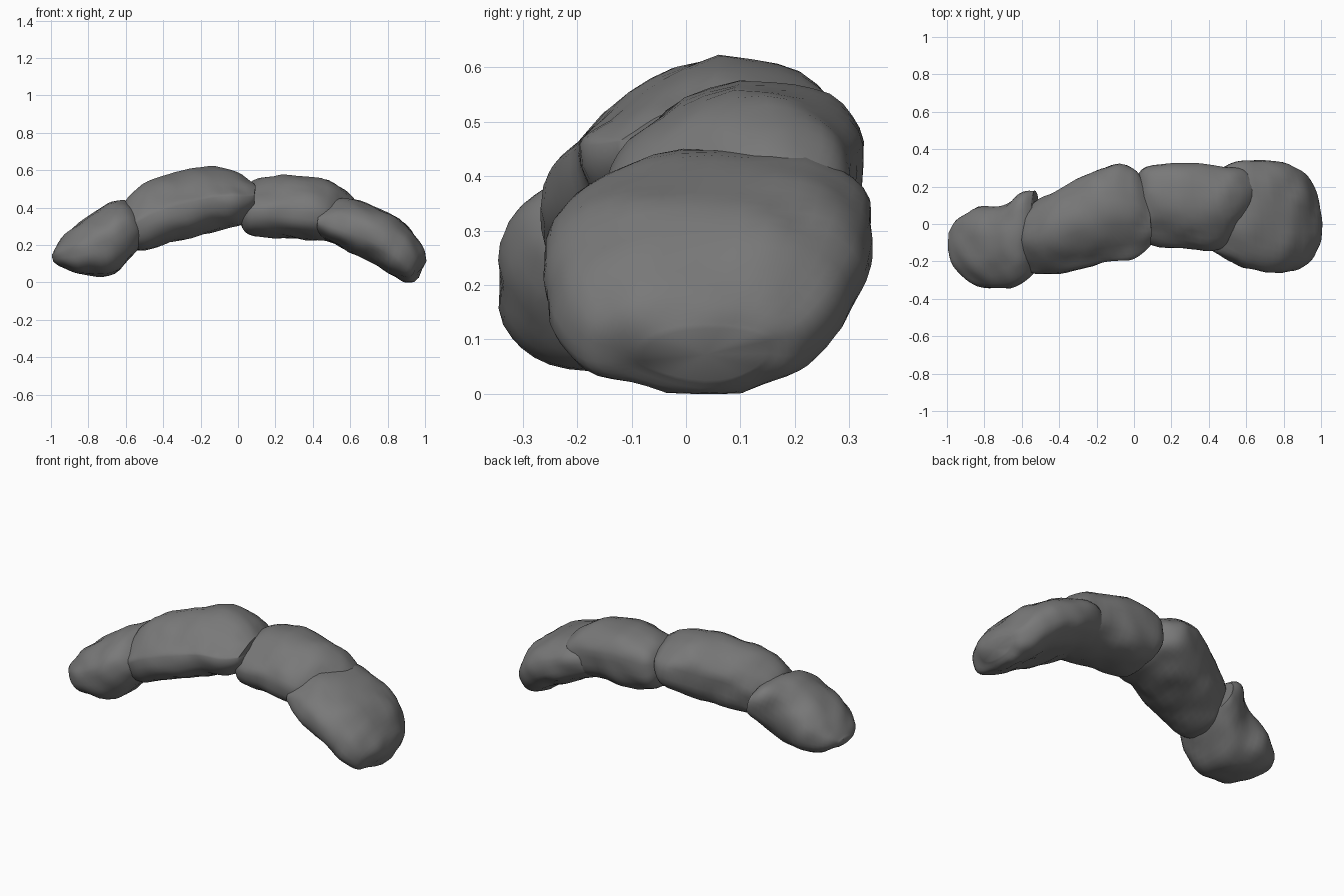
import bpy, bmesh, math
from mathutils import Vector, noise

if "Cube" in bpy.data.objects:
    bpy.data.objects.remove(bpy.data.objects["Cube"])

SIDES, STEPS = 36, 5

grey = bpy.data.materials.new("dark_stone")
grey.diffuse_color = (0.19, 0.19, 0.19, 1)
grey.use_nodes = True
grey.node_tree.nodes["Principled BSDF"].inputs["Base Color"].default_value = grey.diffuse_color


def spline(a, b, c, d, t):
    return [0.5 * (2 * q + (r - p) * t + (2 * p - 5 * q + 4 * r - s) * t * t
                   + (3 * q - p - 3 * r + s) * t ** 3) for p, q, r, s in zip(a, b, c, d)]


def power(v, e):
    return math.copysign(abs(v) ** e, v)


# Loft a stone through sections: top x, top z, bottom x, bottom z, y min, y max
# tilt raises the back flank, front and back lower the upper shoulders
def stone(name, sections, tilt, front, back, seed):
    s = [sections[0]] + sections + [sections[-1]]
    rows = [spline(*s[i:i + 4], k / STEPS) for i in range(len(sections) - 1) for k in range(STEPS)]
    rows.append(sections[-1])
    bm = bmesh.new()
    rings = []
    for xt, zt, xb, zb, y0, y1 in rows:
        top, bottom = Vector((xt, 0, zt)), Vector((xb, 0, zb))
        scale = min(1, (top - bottom).length / 0.33)
        ring = []
        for k in range(SIDES):
            a = math.tau * k / SIDES
            u, v = power(math.cos(a), 0.8), power(math.sin(a), 0.8)
            p = (top + bottom) / 2 + (top - bottom) / 2 * v
            p.y = (y0 + y1) / 2 + (y1 - y0) / 2 * u
            slope = front if u < 0 else back
            p.z += tilt * u * (1 - abs(v)) - slope * scale * abs(u) ** 1.5 * max(0, v)
            ring.append(bm.verts.new(p))
        rings.append(ring)
    for r, q in zip(rings, rings[1:]):
        for k in range(SIDES):
            n = (k + 1) % SIDES
            bm.faces.new((r[k], r[n], q[n], q[k]))
    for ring in (rings[0], rings[-1]):
        mid = bm.verts.new(sum((v.co for v in ring), Vector()) / SIDES)
        for k in range(SIDES):
            bm.faces.new((ring[k], ring[(k + 1) % SIDES], mid))
    bmesh.ops.recalc_face_normals(bm, faces=bm.faces)
    bm.normal_update()
    # Uneven weathered surface
    moves = []
    for v in bm.verts:
        p = v.co + Vector((seed * 3.7, seed, 0))
        moves.append(v.normal * (0.014 * noise.noise(p * 6) + 0.009 * noise.noise(p * 12)))
    for v, m in zip(bm.verts, moves):
        v.co += m
        v.co.z = max(v.co.z, 0)
    mesh = bpy.data.meshes.new(name)
    bm.to_mesh(mesh)
    bm.free()
    mesh.materials.append(grey)
    obj = bpy.data.objects.new(name, mesh)
    bpy.context.collection.objects.link(obj)
    bpy.context.view_layer.objects.active = obj
    obj.select_set(True)
    bpy.ops.object.shade_smooth_by_angle(angle=math.radians(50))
    obj.select_set(False)


# Four stones of the arch, left to right
stone("left_end_stone", [
    (-1, .15, -.99, .11, -.14, -.04),
    (-.96, .21, -.94, .08, -.25, .02),
    (-.85, .32, -.82, .04, -.33, .09),
    (-.72, .41, -.66, .05, -.34, .10),
    (-.62, .45, -.54, .17, -.30, .17),
    (-.55, .41, -.51, .23, -.24, .18)], 0, .06, 0, 1)
stone("left_crown_stone", [
    (-.60, .38, -.57, .26, -.20, .02),
    (-.59, .44, -.54, .17, -.25, .08),
    (-.48, .54, -.40, .205, -.27, .17),
    (-.30, .60, -.22, .25, -.23, .26),
    (-.15, .62, -.06, .295, -.20, .32),
    (0, .59, .03, .32, -.17, .28),
    (.09, .53, .09, .40, -.12, .17)], 0, .13, .05, 2)
stone("right_crown_stone", [
    (.03, .50, .01, .34, -.05, .26),
    (.09, .54, .06, .26, -.11, .31),
    (.27, .575, .24, .24, -.13, .33),
    (.48, .54, .43, .22, -.13, .31),
    (.61, .47, .54, .22, -.03, .30),
    (.65, .40, .62, .28, .07, .24)], .02, .1, 0, 3)
stone("right_end_stone", [
    (.43, .39, .42, .28, -.15, .20),
    (.49, .44, .44, .24, -.17, .30),
    (.62, .44, .57, .18, -.23, .34),
    (.78, .385, .70, .115, -.265, .33),
    (.91, .30, .82, .04, -.25, .30),
    (.985, .18, .91, 0, -.19, .22),
    (1, .12, .96, .03, -.08, .15)], .01, .03, 0, 4)
